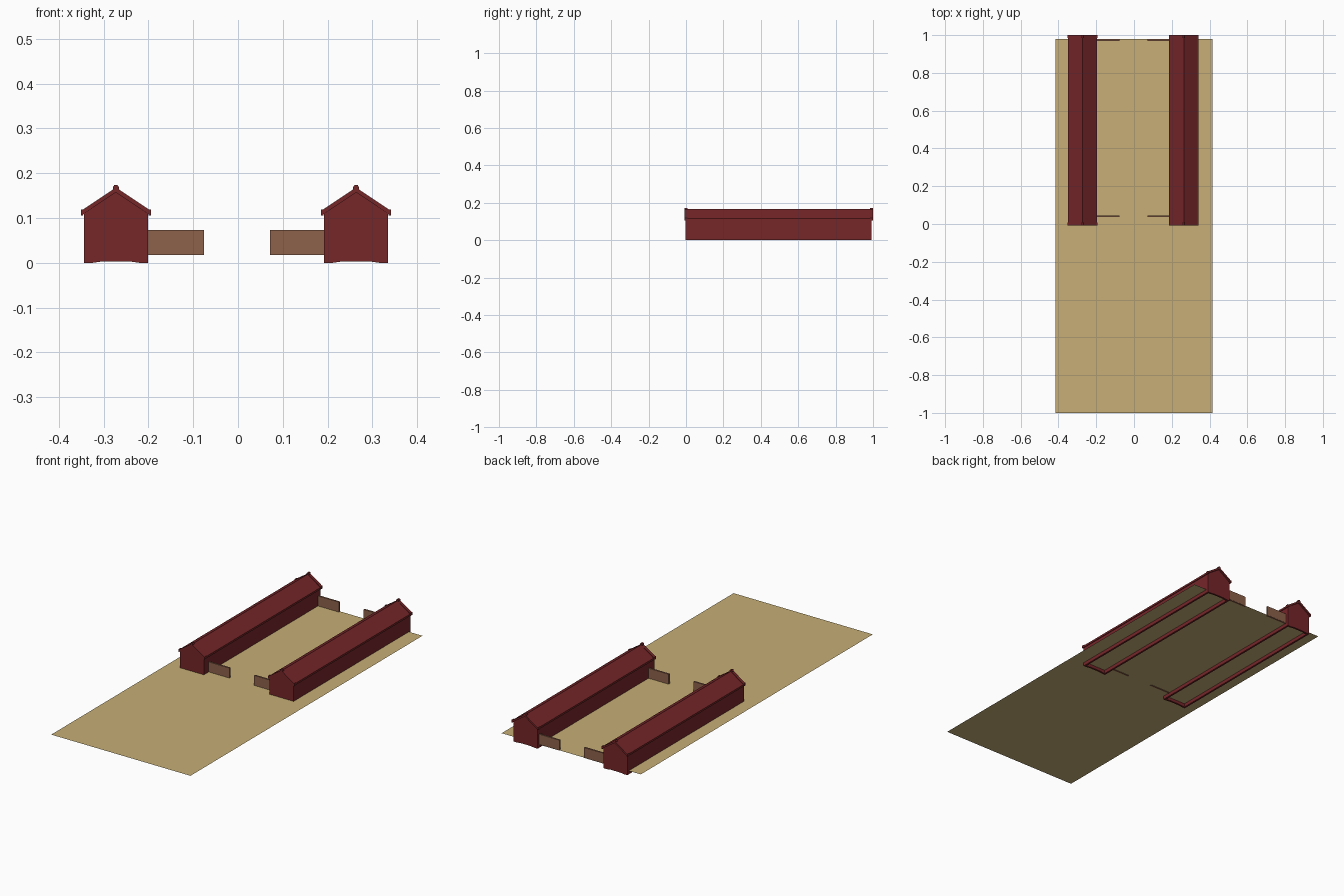
import bpy, bmesh

if "Cube" in bpy.data.objects:
    bpy.data.objects.remove(bpy.data.objects["Cube"])


def material(name, rgb):
    m = bpy.data.materials.new(name)
    m.diffuse_color = (*rgb, 1)
    m.use_nodes = True
    m.node_tree.nodes["Principled BSDF"].inputs["Base Color"].default_value = m.diffuse_color
    return m


RED = material("barn_red", (0.18, 0.019, 0.022))
WOOD = material("fence_wood", (0.27, 0.12, 0.07))
SAND = material("sand", (0.57, 0.43, 0.18))


def finish(name, bm, mat):
    bmesh.ops.recalc_face_normals(bm, faces=bm.faces)
    me = bpy.data.meshes.new(name)
    bm.to_mesh(me)
    bm.free()
    me.materials.append(mat)
    ob = bpy.data.objects.new(name, me)
    bpy.context.collection.objects.link(ob)
    return ob


def extrude_y(name, profile, y0, y1, mat, cx=0.0):
    """Extrude an x-z outline from y0 to y1."""
    bm = bmesh.new()
    f = bm.faces.new([bm.verts.new((cx + x, y0, z)) for x, z in profile])
    ext = bmesh.ops.extrude_face_region(bm, geom=[f])
    verts = [v for v in ext["geom"] if isinstance(v, bmesh.types.BMVert)]
    bmesh.ops.translate(bm, vec=(0, y1 - y0, 0), verts=verts)
    return finish(name, bm, mat)


def rect(x0, x1, z0, z1):
    return [(x0, z0), (x1, z0), (x1, z1), (x0, z1)]


def chevron(half, eave, ridge, thick):
    """Gable roof cross-section; eave and ridge are top heights."""
    return [(-half, eave), (0, ridge), (half, eave),
            (half, eave - thick), (0, ridge - thick), (-half, eave - thick)]


def walls(name, cx):
    """Hollow long house: side walls and gables, open underneath."""
    hw, t, y0, y1 = 0.0715, 0.010, -0.004, 0.992
    for tag, s in (("left", -1), ("right", 1)):
        a, b = sorted((s * hw, s * (hw - t)))
        extrude_y(f"{name}_{tag}_wall", rect(a, b, 0, 0.109), y0 + t, y1 - t, RED, cx)
    gable = [(-hw, 0), (-hw + 0.02, 0), (-0.03, 0.003), (0.03, 0.003),
             (hw - 0.02, 0), (hw, 0), (hw, 0.109), (0, 0.158), (-hw, 0.109)]
    extrude_y(f"{name}_front_gable", gable, y0, y0 + t, RED, cx)
    extrude_y(f"{name}_back_gable", gable, y1 - t, y1, RED, cx)


# Ground sheet
bm = bmesh.new()
bm.faces.new([bm.verts.new(p) for p in ((-0.416, -1, 0.019), (0.416, -1, 0.019),
                                       (0.416, 0.98, 0.019), (-0.416, 0.98, 0.019))])
finish("ground_sheet", bm, SAND)

# Two long barns with roofs, gable trim and ridge caps
for name, cx in (("left_barn", -0.2725), ("right_barn", 0.2635)):
    walls(name, cx)
    extrude_y(f"{name}_roof", chevron(0.0755, 0.114, 0.166, 0.008), -0.007, 0.997, RED, cx)
    for tag, y in (("front", -0.008), ("back", 0.984)):
        extrude_y(f"{name}_{tag}_bargeboard", chevron(0.078, 0.116, 0.168, 0.011),
                  y, y + 0.016, RED, cx)
        cap = [(-0.007, 0.161), (0.007, 0.161), (0.007, 0.168), (0.004, 0.173),
               (-0.004, 0.173), (-0.007, 0.168)]
        extrude_y(f"{name}_{tag}_ridge_cap", cap, y, y + 0.016, RED, cx)
        for side, s in (("left", -1), ("right", 1)):
            a, b = sorted((s * 0.073, s * 0.0785))
            extrude_y(f"{name}_{tag}_{side}_eave_end", rect(a, b, 0.105, 0.119),
                      y, y + 0.016, RED, cx)
    for side, s in (("left", -1), ("right", 1)):
        a, b = sorted((s * 0.0735, s * 0.0775))
        extrude_y(f"{name}_{side}_eave_board", rect(a, b, 0.105, 0.1155), -0.007, 0.997, RED, cx)

# Fence panels reaching inward from each barn
for tag, y in (("front", 0.037), ("back", 0.970)):
    extrude_y(f"{tag}_left_fence", rect(-0.205, -0.076, 0.017, 0.073), y, y + 0.009, WOOD)
    extrude_y(f"{tag}_right_fence", rect(0.071, 0.198, 0.017, 0.073), y, y + 0.009, WOOD)
